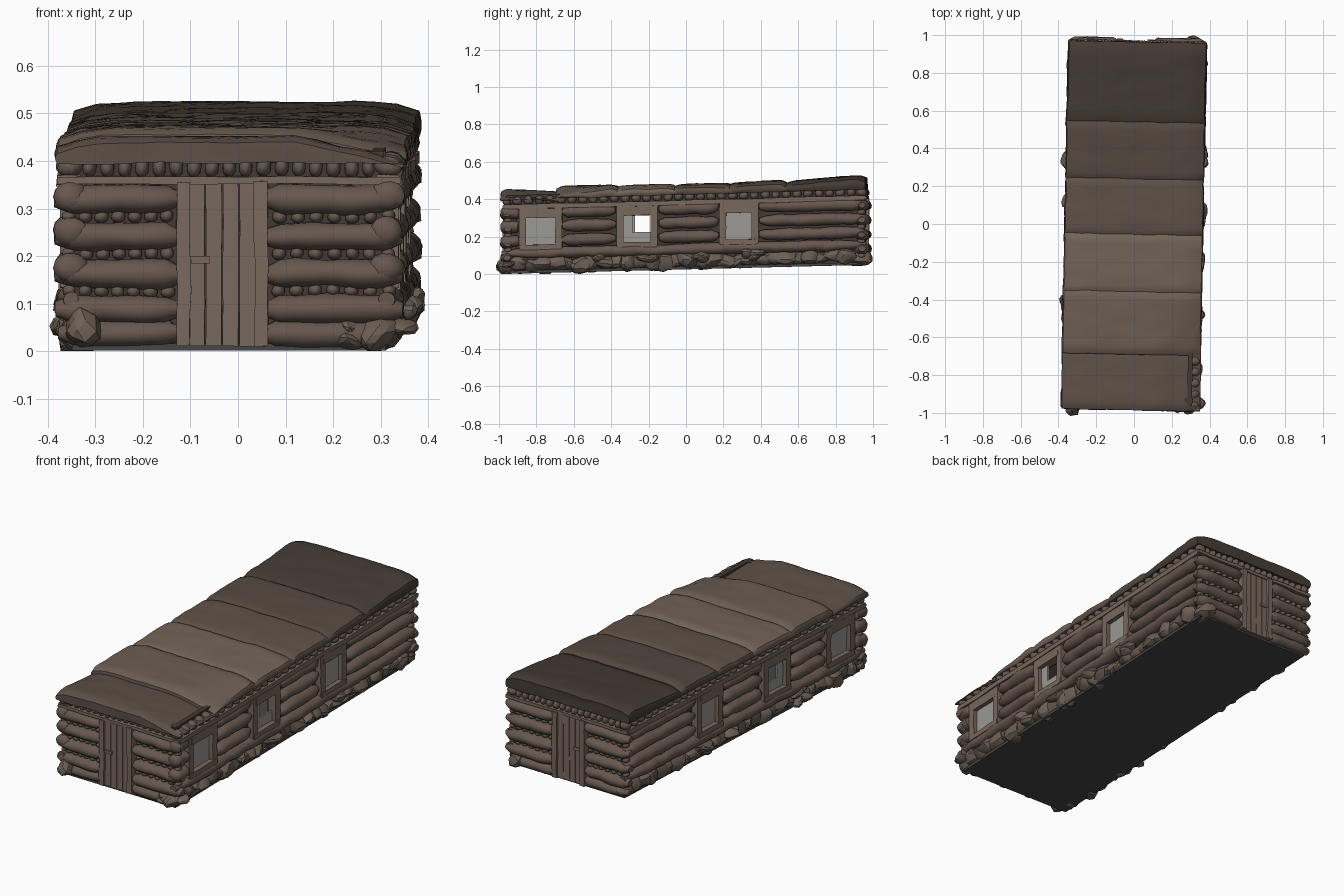
import bpy, bmesh, math, random
from mathutils import Vector, Matrix, noise

if "Cube" in bpy.data.objects:
    bpy.data.objects.remove(bpy.data.objects["Cube"])

random.seed(4)


def material(name, r, g, b):
    m = bpy.data.materials.new(name)
    m.diffuse_color = (r, g, b, 1)
    m.use_nodes = True
    m.node_tree.nodes["Principled BSDF"].inputs["Base Color"].default_value = m.diffuse_color
    return m


WOOD = material("weathered_wood", .135, .096, .076)
PALE = material("pale_wood", .19, .14, .11)
DARK = material("dark_wood", .055, .042, .034)
STONE = material("stone", .15, .115, .09)
GLASS = material("dusty_glass", .33, .32, .30)
FLOOR = material("floor_grey", .06, .06, .06)


def finish(bm, name, mat, wobble=.006, lift=True, angle=50):
    """Add hand-worn wobble and the slight skew and rise of the whole cabin."""
    bmesh.ops.remove_doubles(bm, verts=bm.verts, dist=1e-5)
    for v in bm.verts:
        n = noise.noise_vector(v.co * 14)
        x, y, z = v.co + n * wobble
        z += .025 * (y + 1) if lift else 0
        v.co = (x + .02 * y, y - .02 * x, max(z, 0))
    bmesh.ops.recalc_face_normals(bm, faces=bm.faces)
    me = bpy.data.meshes.new(name)
    bm.to_mesh(me)
    bm.free()
    ob = bpy.data.objects.new(name, me)
    bpy.context.collection.objects.link(ob)
    me.materials.append(mat)
    bpy.context.view_layer.objects.active = ob
    ob.select_set(True)
    bpy.ops.object.shade_smooth_by_angle(angle=math.radians(angle))
    ob.select_set(False)
    return ob


def add_box(bm, x0, x1, y0, y1, z0, z1, cuts=0):
    r = bmesh.ops.create_cube(bm, size=1)
    vs = r["verts"]
    for v in vs:
        v.co = ((x0 + x1) / 2 + v.co.x * (x1 - x0), (y0 + y1) / 2 + v.co.y * (y1 - y0),
                (z0 + z1) / 2 + v.co.z * (z1 - z0))
    if cuts:
        edges = list({e for v in vs for e in v.link_edges})
        bmesh.ops.subdivide_edges(bm, edges=edges, cuts=cuts, use_grid_fill=True)


def add_log(bm, a, b, out, up):
    """Rounded log from a to b; out and up are its horizontal and vertical radii."""
    a, b = Vector(a), Vector(b)
    d = b - a
    side = Vector((0, 0, 1)).cross(d.normalized())
    nu, nv = max(8, int(d.length / .03)), 14
    rings = []
    for i in range(nu + 1):
        t = i / nu
        r = max(.02, (1 - abs(2 * t - 1) ** 10) ** .5) if 0 < t < 1 else .5
        lump = r * (1 + .12 * noise.noise(Vector((t * d.length * 22, a.z * 40, a.x + a.y))))
        p = a + d * t
        rings.append([bm.verts.new(p + side * math.cos(q) * out * lump + Vector((0, 0, math.sin(q) * up * lump)))
                      for q in [2 * math.pi * j / nv for j in range(nv)]])
    for r0, r1 in zip(rings, rings[1:]):
        for j in range(nv):
            k = (j + 1) % nv
            bm.faces.new((r0[j], r0[k], r1[k], r1[j]))
    bm.faces.new(rings[0])
    bm.faces.new(rings[-1])


def add_lump(bm, c, sx, sy, sz, sub=2):
    m = Matrix.Translation(c) @ Matrix.Diagonal((sx, sy, sz, 1))
    bmesh.ops.create_icosphere(bm, subdivisions=sub, radius=1, matrix=m)


# Roof: six overlapping board courses (front y, back y, front z, back z)
courses = [(-.985, -.66, .455, .44), (-.69, -.355, .47, .478), (-.37, -.05, .472, .482),
           (-.065, .25, .478, .488), (.225, .54, .485, .505), (.525, .965, .495, .532)]
tints = [.11, .15, .17, .115, .09, .06]
for i, (y0, y1, z0, z1) in enumerate(courses):
    bm = bmesh.new()
    add_box(bm, -.5, .5, -.5, .5, -.5, .5, cuts=15)
    for v in bm.verts:
        u, t, w = v.co.x * 2, v.co.y + .5, v.co.z + .5
        x, y = u * .362, y0 + (y1 - y0) * t
        top = z0 + (z1 - z0) * t - .022 * abs(u) ** 8 - .016 * abs(2 * t - 1) ** 9
        if y < -.38 and x > .14:      # sagging front right corner
            top -= .03 * min(1, (x - .14) / .15) * min(1, (-.38 - y) / .3)
        low = .395 + .03 * (y + 1)
        puff = 1 + .015 * math.sin(math.pi * w)
        v.co = (x * puff, y, low + (top - low) * w)
    t = tints[i]
    finish(bm, "roof_course_%d" % (i + 1), material("roof_wood_%d" % (i + 1), t, t * .74, t * .57),
           .005, lift=False, angle=40)

LOGS = [.325, .250, .175]
WINDOWS = [(-.86, -.68), (-.34, -.17), (.21, .37)]
SPANS = [(-.655, -.37), (-.14, .18), (.40, .965), (-.985, -.88)]

# Side walls
for s, tag in ((1, "right"), (-1, "left")):
    def sbox(bm, x0, x1, *rest, **kw):
        add_box(bm, min(s * x0, s * x1), max(s * x0, s * x1), *rest, **kw)

    # Backing boards, left open at the windows
    bm = bmesh.new()
    sbox(bm, .30, .325, -.955, .955, .10, .145)
    sbox(bm, .30, .325, -.955, .955, .30, .42)
    edge = -.955
    for a, b in WINDOWS + [(.955, 0)]:
        sbox(bm, .30, .325, edge, a, .145, .30)
        edge = b
    finish(bm, tag + "_wall_boards", DARK, 0)

    # Logs between windows, the long sill log and top rail
    bm = bmesh.new()
    for z in LOGS:
        for a, b in SPANS:
            add_log(bm, (s * .332, a, z), (s * .332, b, z), .036, .032)
    add_log(bm, (s * .332, -.98, .108), (s * .332, .97, .108), .036, .03)
    finish(bm, tag + "_wall_logs", WOOD)
    bm = bmesh.new()
    sbox(bm, .31, .362, -.965, .96, .345, .37, cuts=12)
    finish(bm, tag + "_top_rail", PALE)

    # Row of beam ends under the eaves
    bm = bmesh.new()
    for k in range(34):
        add_lump(bm, (s * .335, -.95 + k * .0575, .388), .03, .025, .024)
    finish(bm, tag + "_beam_ends", WOOD)

    # Window frames and panes, the middle pane is broken
    bm, glass = bmesh.new(), bmesh.new()
    for k, (a, b) in enumerate(WINDOWS):
        sbox(bm, .31, .356, a - .025, a + .012, .13, .345, cuts=4)
        sbox(bm, .31, .356, b - .012, b + .025, .13, .345, cuts=4)
        sbox(bm, .31, .357, a, b, .295, .345, cuts=4)
        sbox(bm, .31, .360, a - .02, b + .02, .125, .152, cuts=4)
        if k == 1:
            sbox(glass, .326, .334, a, b, .145, .205)
            sbox(glass, .326, .334, a, a + .06, .205, .30)
        else:
            sbox(glass, .326, .334, a, b, .145, .30)
    finish(bm, tag + "_window_frames", PALE, .003)
    finish(glass, tag + "_window_panes", GLASS, 0)

    # Rough stone footing
    bm = bmesh.new()
    for k in range(30):
        y = -.95 + k * .0648
        add_lump(bm, (s * (.315 + random.uniform(-.01, .012)), y, random.uniform(.04, .055)),
                 random.uniform(.035, .05), random.uniform(.04, .075), random.uniform(.035, .05))
    for k in range(7):
        add_lump(bm, (s * .345, random.uniform(-.5, .4), random.uniform(.025, .08)),
                 .04, random.uniform(.03, .07), .022, 2)
    finish(bm, tag + "_stone_footing", STONE, .022, angle=25)
    bm = bmesh.new()
    sbox(bm, .27, .295, -.94, .94, .01, .12)
    finish(bm, tag + "_footing_core", DARK, 0)

# End walls, front and back, each with a door
for s, tag in ((-1, "front"), (1, "back")):
    def ebox(bm, x0, x1, y0, y1, z0, z1, cuts=0):
        add_box(bm, x0, x1, min(s * y0, s * y1), max(s * y0, s * y1), z0, z1, cuts)

    bm = bmesh.new()
    ebox(bm, -.33, .33, .915, .94, .01, .42)
    finish(bm, tag + "_wall_boards", DARK, 0)

    bm, knobs = bmesh.new(), bmesh.new()
    for z in (.318, .24, .162, .088):
        for a, b in ((-.366, -.1), (.075, .366)):
            add_log(bm, (a, s * .948, z), (b, s * .948, z), .038, .030)
            for k in range(7):
                add_lump(knobs, (a + .03 + k * (b - a - .06) / 6, s * .945, z - .036), .015, .022, .014)
    for k in range(19):
        add_lump(knobs, (-.33 + k * .0367, s * .945, .385), .015, .03, .022)
    for a, b in ((-.36, -.095), (.07, .34)):
        add_log(bm, (a, s * .95, .036), (b, s * .95, .036), .032, .028)
    finish(bm, tag + "_wall_logs", WOOD)
    finish(knobs, tag + "_beam_ends", WOOD, .004)

    # Lintel rail, door posts and planks
    bm = bmesh.new()
    ebox(bm, -.36, .36, .93, .972, .350, .366, cuts=8)
    for x in (-.095, .068):
        ebox(bm, x - .014, x + .014, .93, .978, .01, .355, cuts=5)
    finish(bm, tag + "_door_frame", PALE, .004)
    bm = bmesh.new()
    for k in range(4):
        x = -.084 + k * .0355
        ebox(bm, x, x + .033, .93, .966, .01, .352, cuts=3)
    ebox(bm, -.08, -.04, .96, .972, .185, .20)
    finish(bm, tag + "_door", PALE, .002)

# Loose rocks at the front right corner
bm = bmesh.new()
for k in range(8):
    add_lump(bm, (random.uniform(.24, .37), random.uniform(-.96, -.82), random.uniform(.015, .055)),
             .035, .035, .02)
finish(bm, "loose_corner_rocks", STONE, .02, angle=25)

# Floor slab
bm = bmesh.new()
add_box(bm, -.33, .33, -.96, .95, 0, .015)
finish(bm, "floor", FLOOR, 0)
